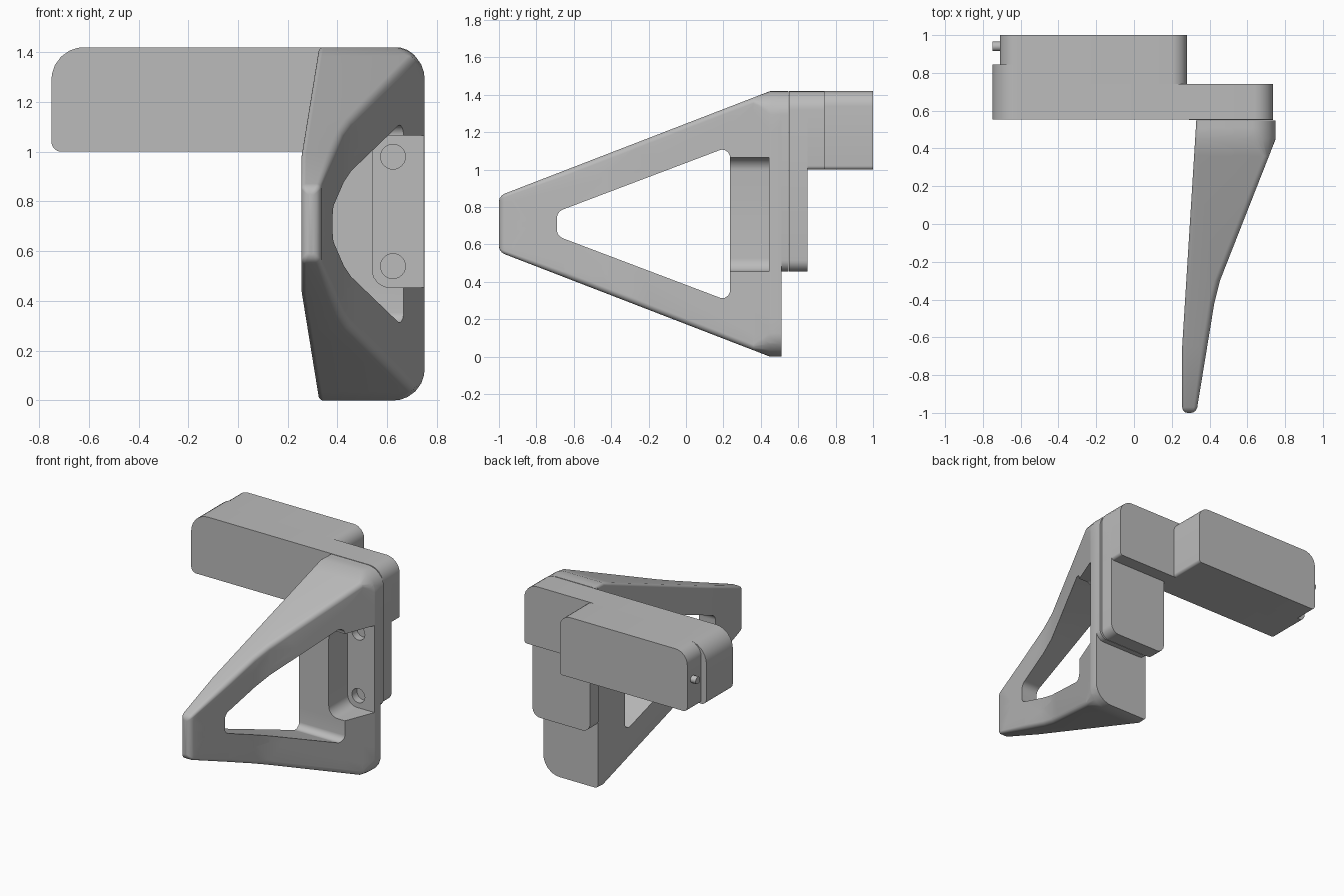
import bpy, bmesh, math
from mathutils import Vector

cube = bpy.data.objects.get("Cube")
if cube:
    bpy.data.objects.remove(cube, do_unlink=True)

grey = bpy.data.materials.new("neutral_grey")
grey.use_nodes = True
grey.diffuse_color = (0.5, 0.5, 0.5, 1)
grey.node_tree.nodes["Principled BSDF"].inputs["Base Color"].default_value = (0.5, 0.5, 0.5, 1)


def rounded(points, radii, steps=6):
    """Polygon with every corner replaced by a circular fillet."""
    pts = [Vector(p) for p in points]
    out = []
    for i, p in enumerate(pts):
        r = radii[i]
        u = (pts[i - 1] - p).normalized()
        v = (pts[(i + 1) % len(pts)] - p).normalized()
        half = u.angle(v) / 2
        centre = p + (u + v).normalized() * r / math.sin(half)
        d1 = p + u * r / math.tan(half) - centre
        d2 = p + v * r / math.tan(half) - centre
        out += [centre + d1.lerp(d2, k / steps).normalized() * r for k in range(steps + 1)]
    return out


def rect(a0, a1, b0, b1):
    return [(a0, b0), (a1, b0), (a1, b1), (a0, b1)]


def circle(a, b, r, n=24):
    return [(a + r * math.cos(math.tau * k / n), b + r * math.sin(math.tau * k / n)) for k in range(n)]


def add_face(bm, points):
    return bm.faces.new([bm.verts.new(p) for p in points])


def loft(rings):
    """Skin a list of matching closed rings and cap both ends."""
    bm = bmesh.new()
    loops = [[bm.verts.new(p) for p in ring] for ring in rings]
    n = len(loops[0])
    for a, b in zip(loops, loops[1:]):
        for i in range(n):
            j = (i + 1) % n
            bm.faces.new((a[i], a[j], b[j], b[i]))
    bm.faces.new(loops[0])
    bm.faces.new(loops[-1])
    bmesh.ops.recalc_face_normals(bm, faces=bm.faces[:])
    return bm


def finish(name, bm):
    """Store the mesh with smooth shading and crisp edges."""
    mesh = bpy.data.meshes.new(name)
    bm.to_mesh(mesh)
    bm.free()
    mesh.materials.append(grey)
    mesh.shade_smooth()
    mesh.set_sharp_from_angle(angle=math.radians(30))
    bpy.context.collection.objects.link(bpy.data.objects.new(name, mesh))


def slab(name, outline, start, end):
    """Extrude an (x, z) outline along y."""
    finish(name, loft([[(p[0], s, p[1]) for p in outline] for s in (start, end)]))


def interp(table, y):
    for (y0, v0), (y1, v1) in zip(table, table[1:]):
        if y <= y1:
            return v0 + (v1 - v0) * (y - y0) / (y1 - y0)
    return table[-1][1]


# Triangular bracket: rounded cross-sections swept from the narrow nose to the back
INNER = [(-1, 0.255), (-0.65, 0.255), (0.55, 0.33)]
OUTER = [(-1, 0.33), (-0.42, 0.425), (-0.3, 0.455), (0.45, 0.75), (0.6, 0.75)]
HALF = [(-1, 0.15), (0.45, 0.71), (0.6, 0.71)]
MID = 0.71


def section(y, inset=0.0, inner_r=0.02, outer_r=0.03):
    h = interp(HALF, y) - inset
    corners = rect(interp(INNER, y) + inset, interp(OUTER, y) - inset, MID - h, MID + h)
    return [(p.x, y, p.y) for p in rounded(corners, [inner_r, outer_r, outer_r, inner_r])]


rings = []
for k in range(4):
    a = math.radians(30 * k)
    r = 0.007 + 0.004 * k
    rings.append(section(-1 + 0.03 * (1 - math.cos(a)), 0.028 * (1 - math.sin(a)), r, r))
rings += [section(y) for y in (-0.65, -0.42, -0.3, 0.36)]
rings += [section(y, outer_r=0.125) for y in (0.45, 0.51)]
bm = loft(rings)

# Window outline in (y, z) and pocket limits
BACK, FLOOR, LOW, HIGH = 0.235, 0.445, 0.455, 1.065
window = rounded([(-0.69, 0.645), (BACK, 0.295), (BACK, 1.125), (-0.69, 0.775)],
                 [0.05, 0.04, 0.04, 0.05], 5)
planes = []
for i, p in enumerate(window):
    d = window[(i + 1) % len(window)] - p
    planes.append((Vector((0, p.x, p.y)), Vector((0, d.y, -d.x)).normalized()))
pocket_planes = [(Vector((0, FLOOR, 0)), Vector((0, 1, 0))),
                 (Vector((0, 0, LOW)), Vector((0, 0, -1))),
                 (Vector((0, 0, HIGH)), Vector((0, 0, 1)))]


def inside(point, limits):
    return all((point - co).dot(no) < 0 for co, no in limits)


# Slice the two side walls along the outlines and remove the openings
for co, no in planes + pocket_planes:
    bm.normal_update()
    sides = [f for f in bm.faces if abs(f.normal.x) > 0.85]
    edges = list({e for f in sides for e in f.edges})
    verts = list({v for f in sides for v in f.verts})
    bmesh.ops.bisect_plane(bm, geom=verts + edges + sides, dist=1e-6, plane_co=co, plane_no=no)
opened = []
for f in bm.faces:
    c = f.calc_center_median()
    if inside(c, planes) or (c.x > 0.5 and c.y > BACK and inside(c, pocket_planes)):
        opened.append(f)
bmesh.ops.delete(bm, geom=opened, context="FACES")

# Pocket outline in (x, z), from the lower outer edge round to the upper one
curve = rounded(rect(0.54, 0.9, LOW, HIGH), [0.07] * 4)
bend_low, bend_high = curve[:7], curve[21:]
bends = [(p.x, p.y) for p in bend_low[::-1] + bend_high[::-1]]
bends.sort(key=lambda p: p[1])


def pocket_profile(y):
    x = interp(OUTER, y)
    return [(x, LOW)] + bends + [(x, HIGH)]


# Inner wall of the window, stopping short where the pocket opens
def kinks(a, b, ys):
    return [a.lerp(b, (y - a.x) / (b.x - a.x)) for y in ys]


breaks = (-0.65, -0.42, -0.3)
lower = window[:6] + kinks(window[5], window[6], breaks) + window[6:12]
upper = window[12:18] + kinks(window[17], window[18], breaks[::-1]) + window[18:]
wall = [(p.x, p.y, interp(OUTER, p.x)) for p in lower]
wall += [(BACK, z, x) for x, z in pocket_profile(BACK)]
wall += [(p.x, p.y, interp(OUTER, p.x)) for p in upper]
for (y0, z0, x0), (y1, z1, x1) in zip(wall, wall[1:] + wall[:1]):
    if abs(y1 - y0) + abs(z1 - z0) > 1e-5:
        add_face(bm, [(interp(INNER, y0), y0, z0), (x0, y0, z0), (x1, y1, z1), (interp(INNER, y1), y1, z1)])

# Pocket walls
near, far = pocket_profile(BACK), pocket_profile(FLOOR)
for i in range(len(near) - 1):
    (ax, az), (bx, bz), (cx, cz), (dx, dz) = near[i], far[i], far[i + 1], near[i + 1]
    add_face(bm, [(ax, BACK, az), (bx, FLOOR, bz), (cx, FLOOR, cz), (dx, BACK, dz)])

# Pocket floor with two blind screw holes
holes = [circle(0.623, z, 0.05) for z in (0.54, 0.98)]
floor_edges = []
for loop in [far] + holes:
    vs = [bm.verts.new((x, FLOOR, z)) for x, z in loop]
    floor_edges += [bm.edges.new((vs[i - 1], vs[i])) for i in range(len(vs))]
filled = bmesh.ops.triangle_fill(bm, edges=floor_edges, use_beauty=True, normal=(0, -1, 0))
for f in filled["geom"]:
    if isinstance(f, bmesh.types.BMFace):
        f.normal_update()
        if f.normal.y > 0:
            f.normal_flip()
for hole in holes:
    add_face(bm, [(x, 0.5, z) for x, z in hole])
    for (ax, az), (bx, bz) in zip(hole, hole[1:] + hole[:1]):
        add_face(bm, [(bx, FLOOR, bz), (bx, 0.5, bz), (ax, 0.5, az), (ax, FLOOR, az)])
bmesh.ops.remove_doubles(bm, verts=bm.verts[:], dist=1e-5)
finish("bracket", bm)

# Raised pad on the bracket back, and the mounting block behind it
slab("bracket_pad", rounded(rect(0.328, 0.75, LOW, 1.42), [0.06, 0.06, 0.125, 0.02]), 0.505, 0.547)
slab("mount_block", rounded(rect(0.29, 0.737, LOW, 1.3), [0.06, 0.06, 0.01, 0.01]), 0.55, 0.65)

# Horizontal arm: long front slab, shorter rear slab and recessed rear end
for name, x0, x1, y0, y1, radii in (
        ("arm_front", -0.75, 0.737, 0.552, 0.74, [0.04, 0.02, 0.1, 0.13]),
        ("arm_middle", -0.75, 0.28, 0.74, 0.845, [0.04, 0.02, 0.08, 0.13]),
        ("arm_rear", -0.71, 0.28, 0.845, 1.0, [0.03, 0.02, 0.08, 0.09])):
    slab(name, rounded(rect(x0, x1, 1.0, 1.42), radii), y0, y1)

# Small pin on the recessed end
finish("end_pin", loft([[(x, y, z) for y, z in circle(0.94, 1.21, 0.025)] for x in (-0.75, -0.68)]))
